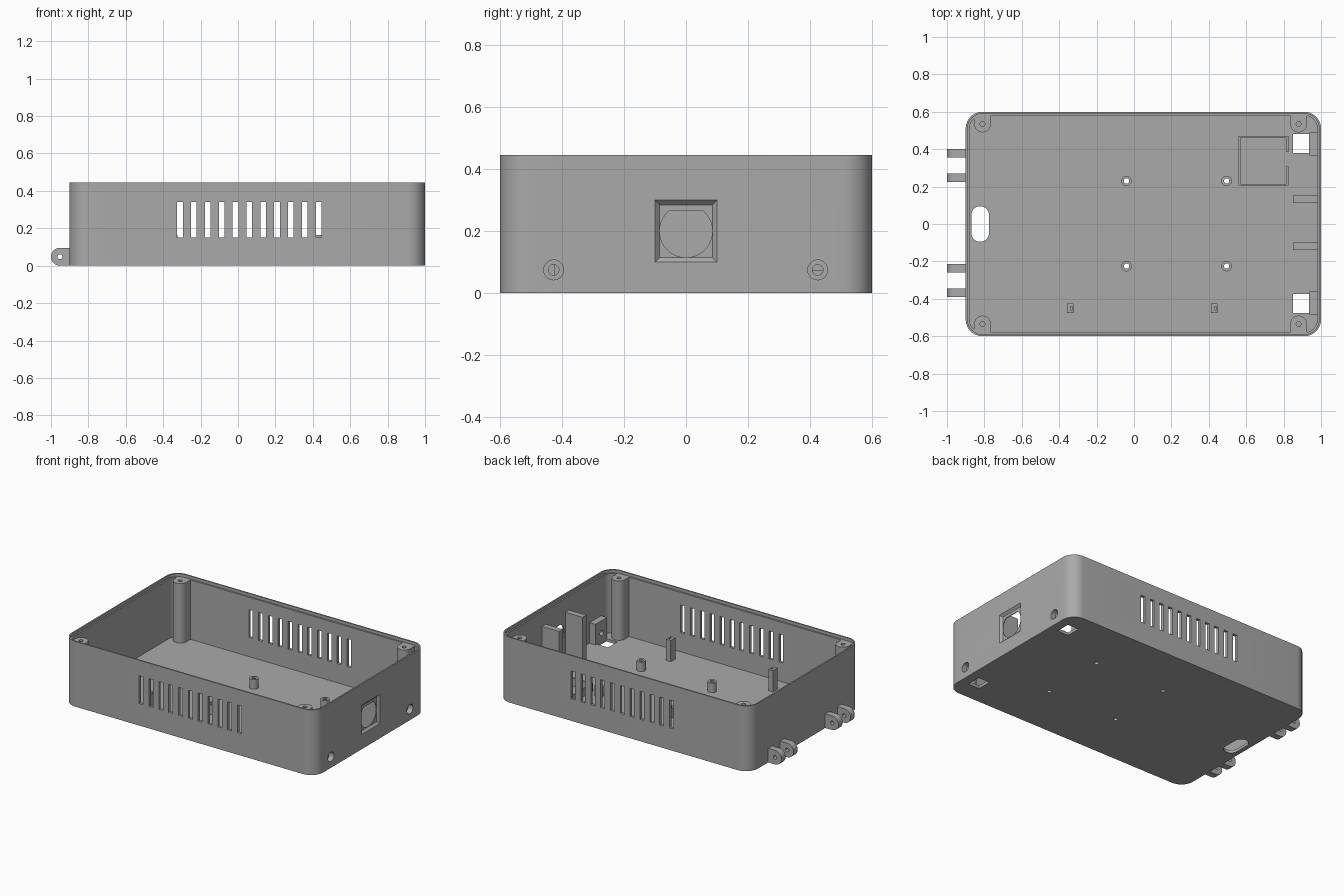
import bpy, bmesh
from math import sin, cos, radians

old = bpy.data.objects.get("Cube")
if old:
    bpy.data.objects.remove(old, do_unlink=True)

grey = bpy.data.materials.new("matte grey plastic")
grey.use_nodes = True
colour = (0.4, 0.4, 0.4, 1)
grey.diffuse_color = colour
grey.node_tree.nodes["Principled BSDF"].inputs["Base Color"].default_value = colour


# Outlines
def arc(u, v, r, start=0, end=352.5, steps=47):
    angles = [radians(start + (end - start) * i / steps) for i in range(steps + 1)]
    return [(u + r * cos(a), v + r * sin(a)) for a in angles]


def rect(u0, u1, v0, v1):
    return [(u0, v0), (u1, v0), (u1, v1), (u0, v1)]


def rounded(u0, u1, v0, v1, r):
    corners = [(u1 - r, v1 - r), (u0 + r, v1 - r), (u0 + r, v0 + r), (u1 - r, v0 + r)]
    return [p for i, (u, v) in enumerate(corners)
            for p in arc(u, v, r, 90 * i, 90 * i + 90, 10)]


# A solid is (axis, outline, low, high, optional end outline)
def add_solid(bm, axis, outline, low, high, end=None):
    place = {"x": lambda u, v, t: (t, u, v),
             "y": lambda u, v, t: (u, t, v),
             "z": lambda u, v, t: (u, v, t)}[axis]
    a = [bm.verts.new(place(u, v, low)) for u, v in outline]
    b = [bm.verts.new(place(u, v, high)) for u, v in end or outline]
    n = len(a)
    bm.faces.new(a)
    bm.faces.new(b[::-1])
    for i in range(n):
        j = (i + 1) % n
        bm.faces.new((a[i], b[i], b[j], a[j]))


def mesh_object(name, solids):
    bm = bmesh.new()
    for solid in solids:
        add_solid(bm, *solid)
    bmesh.ops.remove_doubles(bm, verts=bm.verts, dist=1e-5)
    bmesh.ops.recalc_face_normals(bm, faces=bm.faces)
    mesh = bpy.data.meshes.new(name)
    bm.to_mesh(mesh)
    bm.free()
    mesh.materials.append(grey)
    obj = bpy.data.objects.new(name, mesh)
    bpy.context.collection.objects.link(obj)
    return obj


def part(name, solids, cuts=()):
    obj = mesh_object(name, solids)
    bpy.ops.object.select_all(action="DESELECT")
    obj.select_set(True)
    bpy.context.view_layer.objects.active = obj
    for cut in cuts:
        cutter = mesh_object("cutter", [cut])
        cutter.hide_render = True
        mod = obj.modifiers.new("cut", "BOOLEAN")
        mod.operation = "DIFFERENCE"
        mod.solver = "EXACT"
        mod.object = cutter
        bpy.ops.object.modifier_apply(modifier=mod.name)
        bpy.data.objects.remove(cutter, do_unlink=True)
    bpy.ops.object.shade_smooth_by_angle(angle=radians(30))
    return obj


FLOOR, TOP = 0.02, 0.445
STANDOFFS = [(x, y) for x in (-0.04, 0.495) for y in (-0.225, 0.23)]

# Shell: hollow, rim step, vents on both long sides
cuts = [("z", rounded(-0.88, 0.98, -0.58, 0.58, 0.07), FLOOR, 1),
        ("z", rounded(-0.89, 0.99, -0.59, 0.59, 0.08), TOP - 0.02, 1)]
for i in range(11):
    x = -0.31 + 0.0741 * i
    cuts.append(("y", rect(x - 0.015, x + 0.015, 0.15, 0.34), -1, 1))

# Socket opening: bevelled square, then a flat-topped round hole
cuts.append(("x", rect(-0.085, 0.085, 0.115, 0.285), 0.985, 1.005,
             rect(-0.105, 0.105, 0.095, 0.305)))
cuts.append(("x", arc(0, 0.2, 0.085, 130, 410, 40), 0.9, 1.1))

# Floor openings: cable slot, bracket windows, standoff holes
cuts.append(("z", rounded(-0.87, -0.775, -0.095, 0.095, 0.0475), -1, 0.1))
for y0, y1 in ((-0.475, -0.375), (0.38, 0.48)):
    cuts.append(("z", rect(0.85, 0.935, y0, y1), -1, 0.1))
cuts += [("z", arc(x, y, 0.014), -1, 0.2) for x, y in STANDOFFS]

# Counterbored screw holes in the socket wall
screws = []
for y in (-0.427, 0.425):
    screws += [("x", arc(y, 0.075, 0.032), 0.965, 1.1),
               ("x", arc(y, 0.075, 0.017), 0.8, 1.1)]

part("case_shell", [("z", rounded(-0.9, 1, -0.6, 0.6, 0.09), 0, TOP)], cuts + screws)

# Screw brackets behind the socket wall
for y0, y1 in ((-0.485, -0.36), (0.365, 0.49)):
    part("screw_bracket", [("x", rect(y0, y1, 0.01, 0.16), 0.935, 0.985)], screws)

# Corner screw posts, joined to the long walls
for x in (-0.81, 0.88):
    for side in (-1, 1):
        y = 0.535 * side
        outline = [(x + u, y + v * side) for u, v in
                   arc(0, 0, 0.045, 180, 360, 24) + [(0.045, 0.05), (-0.045, 0.05)]]
        part("corner_post", [("z", outline, 0.01, TOP - 0.02)],
             [("z", arc(x, y, 0.013), 0.3, 1)])

# Board standoffs
for x, y in STANDOFFS:
    part("standoff", [("z", arc(x, y, 0.028), 0.01, 0.085)],
         [("z", arc(x, y, 0.014), -1, 1)])

# Hinge lugs on the other short wall
for y0, y1 in ((-0.39, -0.345), (-0.26, -0.215), (0.225, 0.27), (0.355, 0.4)):
    tip = arc(-0.952, 0.048, 0.048, 90, 270, 24)
    part("hinge_lug", [("y", tip + [(-0.89, 0), (-0.89, 0.096)], y0, y1)],
         [("y", arc(-0.952, 0.048, 0.013), -1, 1)])

# Upright guides beside the socket
for y0, y1 in ((-0.14, -0.1), (0.112, 0.152)):
    part("socket_guide", [("z", rect(0.85, 0.985, y0, y1), 0.01, 0.33)])

# Small board clips with a hooked notch
for x in (-0.34, 0.43):
    part("board_clip", [("z", rect(x - 0.017, x + 0.017, -0.475, -0.425), 0.01, 0.165)],
         [("z", rect(x, x + 0.01, -0.46, -0.44), 0.14, 1)])

# Low square frame with a gap on one side
part("module_frame", [("z", rect(0.56, 0.825, 0.205, 0.47), 0.01, 0.075)],
     [("z", rect(0.57, 0.815, 0.215, 0.46), FLOOR, 1),
      ("z", rect(0.8, 0.9, 0.31, 0.385), FLOOR, 1)])
